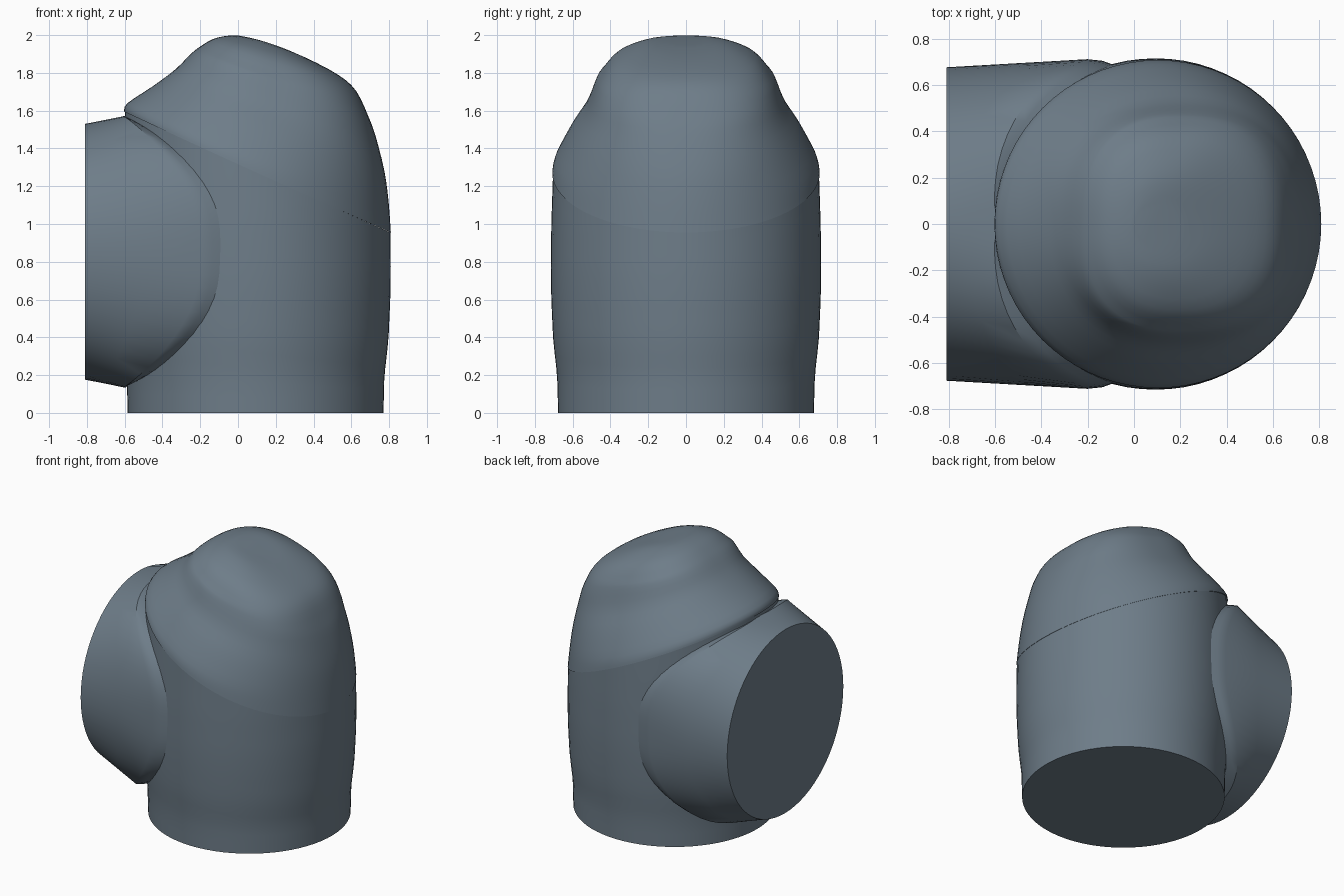
import bpy, bmesh, math

if "Cube" in bpy.data.objects:
    bpy.data.objects.remove(bpy.data.objects["Cube"])

SEG = 72
CX = 0.093   # body axis
PZ = 0.853   # side branch axis height

slate = bpy.data.materials.new("slate_grey")
slate.diffuse_color = (0.156, 0.205, 0.25, 1)
slate.use_nodes = True
slate.node_tree.nodes["Principled BSDF"].inputs["Base Color"].default_value = slate.diffuse_color


def loft(name, rings):
    """Skin a list of closed rings and cap both ends."""
    bm = bmesh.new()
    loops = [[bm.verts.new(p) for p in ring] for ring in rings]
    for a, b in zip(loops, loops[1:]):
        for i in range(SEG):
            j = (i + 1) % SEG
            bm.faces.new((a[i], a[j], b[j], b[i]))
    bm.faces.new(loops[0][::-1])
    bm.faces.new(loops[-1])
    bmesh.ops.recalc_face_normals(bm, faces=bm.faces)
    me = bpy.data.meshes.new(name)
    bm.to_mesh(me)
    bm.free()
    me.materials.append(slate)
    ob = bpy.data.objects.new(name, me)
    bpy.context.collection.objects.link(ob)
    bpy.ops.object.select_all(action='DESELECT')
    ob.select_set(True)
    bpy.context.view_layer.objects.active = ob
    bpy.ops.object.shade_smooth_by_angle(angle=math.radians(35))
    return ob


def interp(table, t):
    for (a, va), (b, vb) in zip(table, table[1:]):
        if t <= b:
            return va + (vb - va) * (t - a) / (b - a)
    return table[-1][1]


def unit(angle, n):
    """Point of a unit superellipse in a polar direction."""
    c, s = math.cos(angle), math.sin(angle)
    r = (abs(c) ** n + abs(s) ** n) ** (-1 / n)
    return c * r, s * r


angles = [2 * math.pi * i / SEG for i in range(SEG)]

# Upright body: turned profile ending on the slanted seam
PROFILE = [(0, .677), (.2, .682), (.3, .694), (.4, .704), (.6, .713),
           (.75, .716), (1.0, .713), (1.3, .703), (1.6, .69)]
body = []
for k in range(17):
    t = k / 16
    ring = []
    for a in angles:
        z = t * (1.275 - 0.32 * math.cos(a))
        r = interp(PROFILE, z)
        ring.append((CX + r * math.cos(a), r * math.sin(a), z))
    body.append(ring)
loft("body", body)

# Cap rings: left x, left z, right x, right z, half width, side z, squareness
CAP = [(-.603, 1.595, .809, .955, .708, 1.27, 2),
       (-.585, 1.64, .797, 1.12, .69, 1.345, 2),
       (-.45, 1.73, .775, 1.28, .61, 1.49, 2.1),
       (-.33, 1.82, .73, 1.46, .53, 1.61, 2.3),
       (-.25, 1.90, .69, 1.57, .48, 1.73, 2.5),
       (-.20, 1.94, .625, 1.705, .45, 1.785, 2.5),
       (-.13, 1.98, .53, 1.79, .37, 1.88, 2.4),
       (-.06, 1.996, .36, 1.88, .22, 1.955, 2.2),
       (.0, 1.998, .2, 1.945, .09, 1.977, 2)]


def catmull(p0, p1, p2, p3, t):
    return [.5 * (2 * b + (c - a) * t + (2 * a - 5 * b + 4 * c - d) * t * t
                  + (3 * b - a - 3 * c + d) * t ** 3)
            for a, b, c, d in zip(p0, p1, p2, p3)]


rows = []
for i in range(len(CAP) - 1):
    p = [CAP[max(0, min(len(CAP) - 1, i + k))] for k in (-1, 0, 1, 2)]
    rows += [catmull(*p, t / 3) for t in range(3)]
rows.append(CAP[-1])

cap = []
for xl, zl, xr, zr, w, zs, n in rows:
    ring = []
    for a in angles:
        c, s = unit(a, n)
        z = zs + (zr - zl) / 2 * c + ((zr + zl) / 2 - zs) * c * c
        ring.append(((xl + xr) / 2 + (xr - xl) / 2 * c, w * s, z))
    cap.append(ring)
loft("slanted_cap", cap)

# Side branch: round mouth growing into a squarer saddle rim on the body
mouth, mid, rim, lip, root = [], [], [], [], []
for a in angles:
    c, s = unit(a, 2.9)
    side = abs(c)
    e = 0.09 - math.sqrt(.715 ** 2 - (.68 * c) ** 2)   # body surface
    m = (-.81, .677 * math.cos(a), PZ + .677 * math.sin(a))
    r = (e + .03 - .1 * side, .712 * c, PZ + .719 * s)
    mouth.append(m)
    mid.append(tuple((u + v) / 2 for u, v in zip(m, r)))
    rim.append(r)
    lip.append((e + .045 - .05 * side, .705 * c, PZ + .707 * s))
    root.append((e + .12, .66 * c, PZ + .66 * s))
loft("side_branch", [mouth, mid, rim, lip, root])
